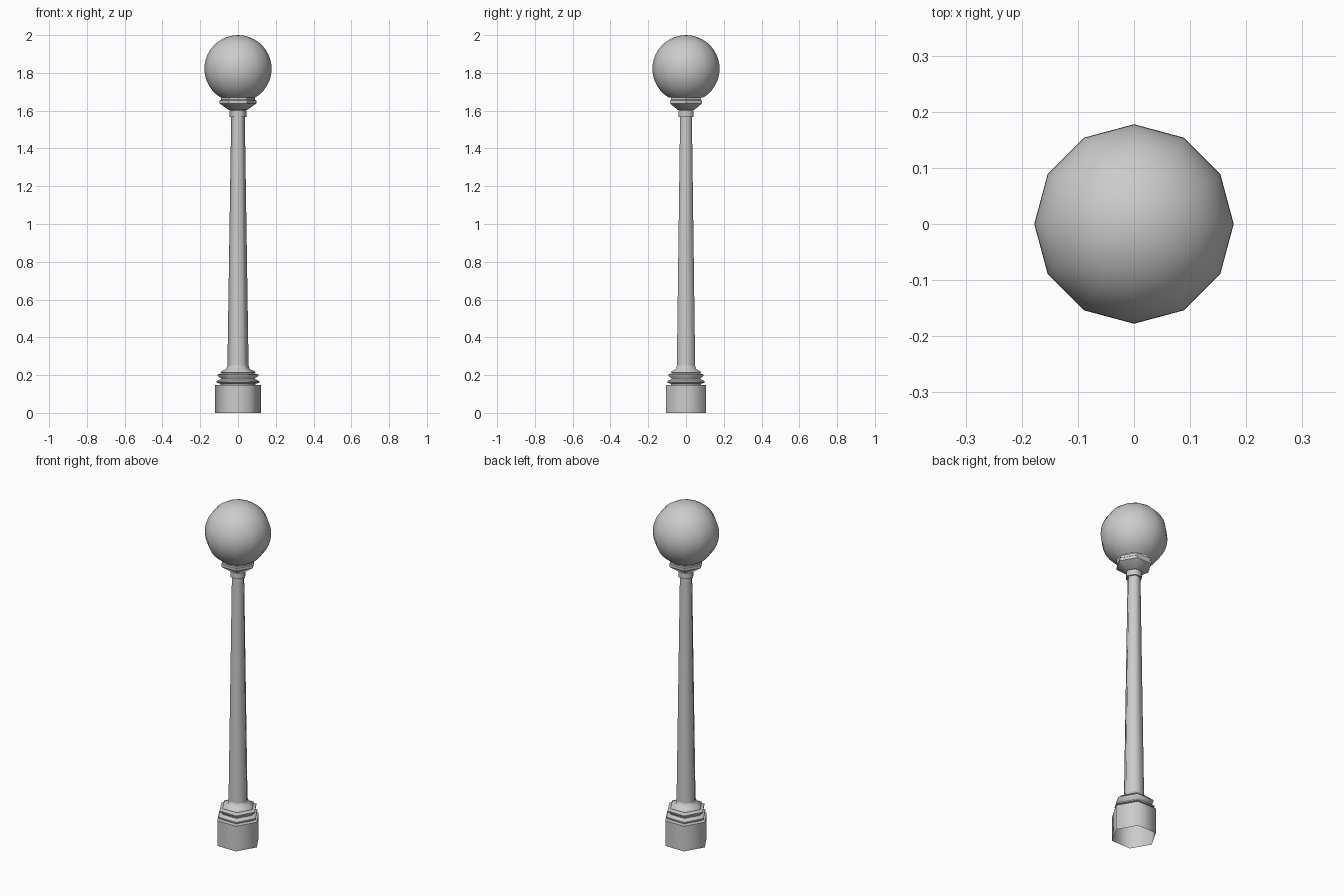
import bpy, bmesh, math

if "Cube" in bpy.data.objects:
    bpy.data.objects.remove(bpy.data.objects["Cube"])


def lathe(name, profile, sides, angle, cap_top=False):
    """Spin a (radius, z) profile into a polygonal tube with a corner on +x."""
    bm = bmesh.new()
    rings = []
    for r, z in profile:
        if r == 0:
            rings.append([bm.verts.new((0, 0, z))] * sides)
        else:
            rings.append([bm.verts.new((r * math.cos(math.tau * i / sides),
                                        r * math.sin(math.tau * i / sides), z))
                          for i in range(sides)])
    for a, b in zip(rings, rings[1:]):
        for i in range(sides):
            j = (i + 1) % sides
            bm.faces.new(list(dict.fromkeys((a[i], a[j], b[j], b[i]))))
    if cap_top:
        bm.faces.new(rings[-1])
    mesh = bpy.data.meshes.new(name)
    bm.to_mesh(mesh)
    bm.free()
    ob = bpy.data.objects.new(name, mesh)
    bpy.context.collection.objects.link(ob)
    bpy.ops.object.select_all(action='DESELECT')
    ob.select_set(True)
    bpy.context.view_layer.objects.active = ob
    bpy.ops.object.shade_smooth_by_angle(angle=math.radians(angle))
    return ob


# Hexagonal plinth, open underneath
lathe("plinth", [(0.122, 0), (0.122, 0.148)], 6, 62, cap_top=True)

# Stacked base mouldings
lathe("base_moulding", [(0.092, 0.148), (0.092, 0.154), (0.114, 0.160), (0.114, 0.168),
                        (0.090, 0.179), (0.090, 0.184), (0.108, 0.196), (0.108, 0.203),
                        (0.084, 0.210), (0.092, 0.214), (0.090, 0.219),
                        (0.062, 0.232), (0.056, 0.250)], 6, 62)

# Tapered post
lathe("post", [(0.056, 0.25), (0.036, 1.57)], 6, 62)

# Neck ring and flared globe holder
lathe("neck_ring", [(0.036, 1.567), (0.045, 1.567), (0.045, 1.600), (0.036, 1.604)], 6, 62)
lathe("globe_holder", [(0.036, 1.604), (0.050, 1.604), (0.097, 1.638), (0.097, 1.654),
                       (0.091, 1.658), (0.091, 1.672)], 6, 50, cap_top=True)

# Globe, twelve-sided, cut off where it sits in the holder
R, CZ, RINGS = 0.178, 1.822, 16
start = math.radians(-59)
arc = []
for k in range(RINGS + 1):
    t = start + (math.pi / 2 - start) * k / RINGS
    arc.append((0 if k == RINGS else R * math.cos(t), CZ + R * math.sin(t)))
lathe("globe", arc, 12, 60)
